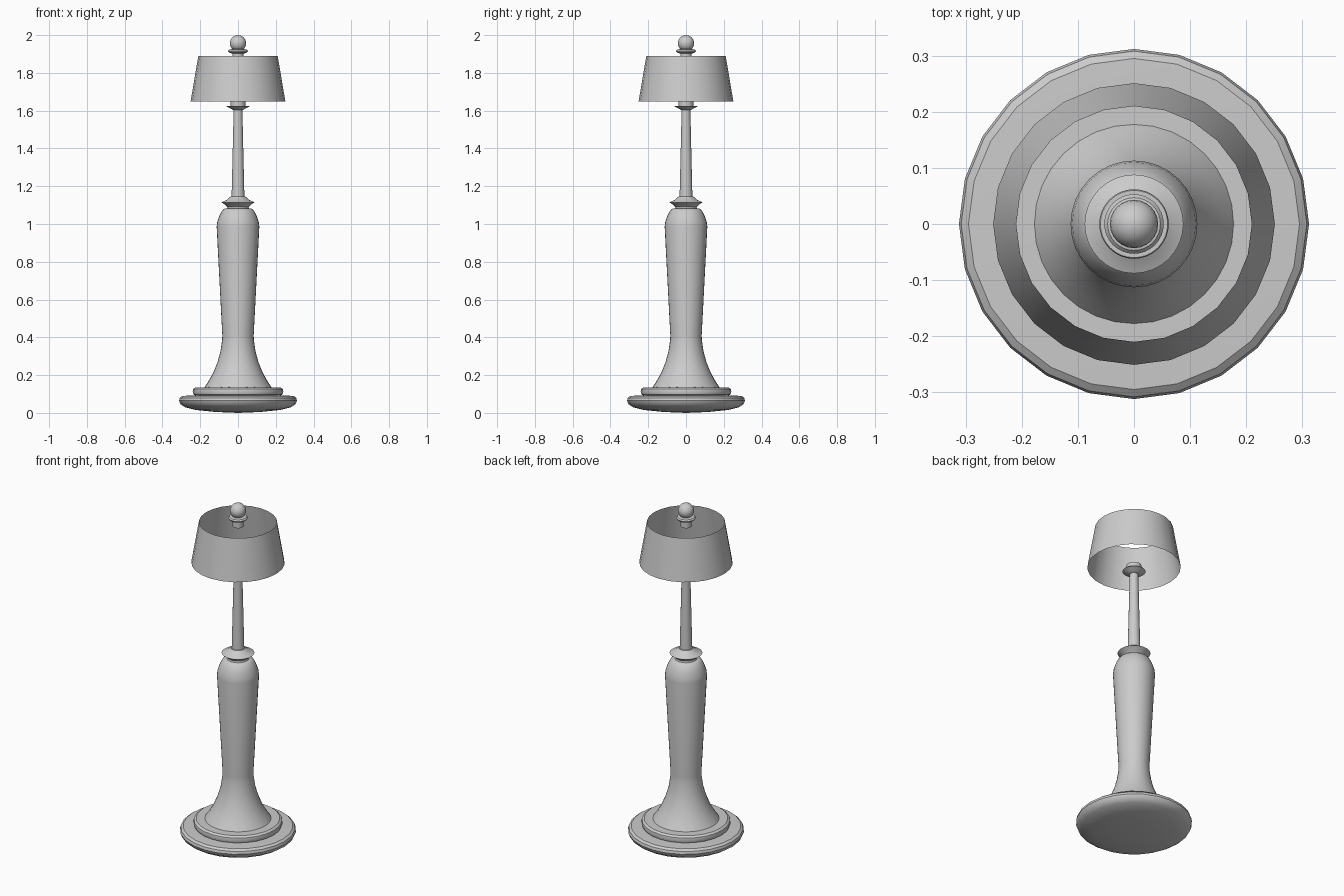
import bpy, bmesh, math


def lathe(name, profile, sides):
    """Revolve (radius, z) points about the z axis; radius 0 makes a pole."""
    bm = bmesh.new()
    rings = []
    for r, z in profile:
        if r == 0:
            rings.append([bm.verts.new((0, 0, z))])
        else:
            rings.append([bm.verts.new((r * math.cos(2 * math.pi * i / sides),
                                        r * math.sin(2 * math.pi * i / sides), z))
                          for i in range(sides)])
    for a, b in zip(rings, rings[1:]):
        for i in range(sides):
            j = (i + 1) % sides
            if len(a) == 1:
                bm.faces.new((a[0], b[j], b[i]))
            elif len(b) == 1:
                bm.faces.new((a[i], a[j], b[0]))
            else:
                bm.faces.new((a[i], a[j], b[j], b[i]))
    mesh = bpy.data.meshes.new(name)
    bm.to_mesh(mesh)
    bm.free()
    obj = bpy.data.objects.new(name, mesh)
    bpy.context.collection.objects.link(obj)
    bpy.ops.object.select_all(action='DESELECT')
    obj.select_set(True)
    bpy.context.view_layer.objects.active = obj
    bpy.ops.object.shade_smooth_by_angle(angle=math.radians(35))
    return obj


# Dished foot and the step above it
lathe("foot", [(0, 0), (0.12, 0.005), (0.22, 0.015), (0.28, 0.03), (0.305, 0.047),
               (0.312, 0.065), (0.308, 0.08), (0.295, 0.09), (0.22, 0.093), (0, 0.093)], 24)
lathe("foot_step", [(0.22, 0.09), (0.235, 0.097), (0.24, 0.112), (0.237, 0.126),
                    (0.225, 0.135), (0.16, 0.136), (0, 0.136)], 24)

# Flared column with rounded shoulder
lathe("column", [(0.178, 0.135), (0.155, 0.17), (0.13, 0.215), (0.108, 0.27), (0.093, 0.325),
                 (0.084, 0.385), (0.083, 0.41), (0.113, 0.985), (0.11, 1.01), (0.098, 1.045),
                 (0.083, 1.073), (0.07, 1.082), (0, 1.083)], 32)

# Pointed collar
lathe("collar", [(0, 1.08), (0.06, 1.08), (0.056, 1.09), (0.07, 1.103), (0.088, 1.115),
                 (0.06, 1.127), (0.04, 1.145), (0, 1.146)], 32)

# Tapered pole
lathe("pole", [(0, 1.14), (0.034, 1.14), (0.023, 1.607), (0, 1.607)], 24)

# Flange and lamp socket
lathe("flange", [(0, 1.603), (0.026, 1.603), (0.04, 1.612), (0.062, 1.622),
                 (0.06, 1.626), (0, 1.626)], 32)
lathe("socket", [(0, 1.624), (0.04, 1.624), (0.04, 1.66), (0, 1.66)], 24)

# Open tapered shade
lathe("shade", [(0.251, 1.648), (0.21, 1.89)], 24)

# Finial: stub, disc, neck and ball
lathe("finial_stub", [(0, 1.865), (0.03, 1.865), (0.03, 1.905), (0, 1.905)], 24)
lathe("finial_disc", [(0, 1.902), (0.035, 1.903), (0.048, 1.908), (0.053, 1.916),
                      (0.047, 1.923), (0.03, 1.926), (0, 1.926)], 32)
ball = [(0.043 * math.sin(math.pi * i / 12), 1.957 - 0.043 * math.cos(math.pi * i / 12))
        for i in range(1, 12)]
lathe("finial_ball", [(0, 1.914)] + ball + [(0, 2.0)], 24)
